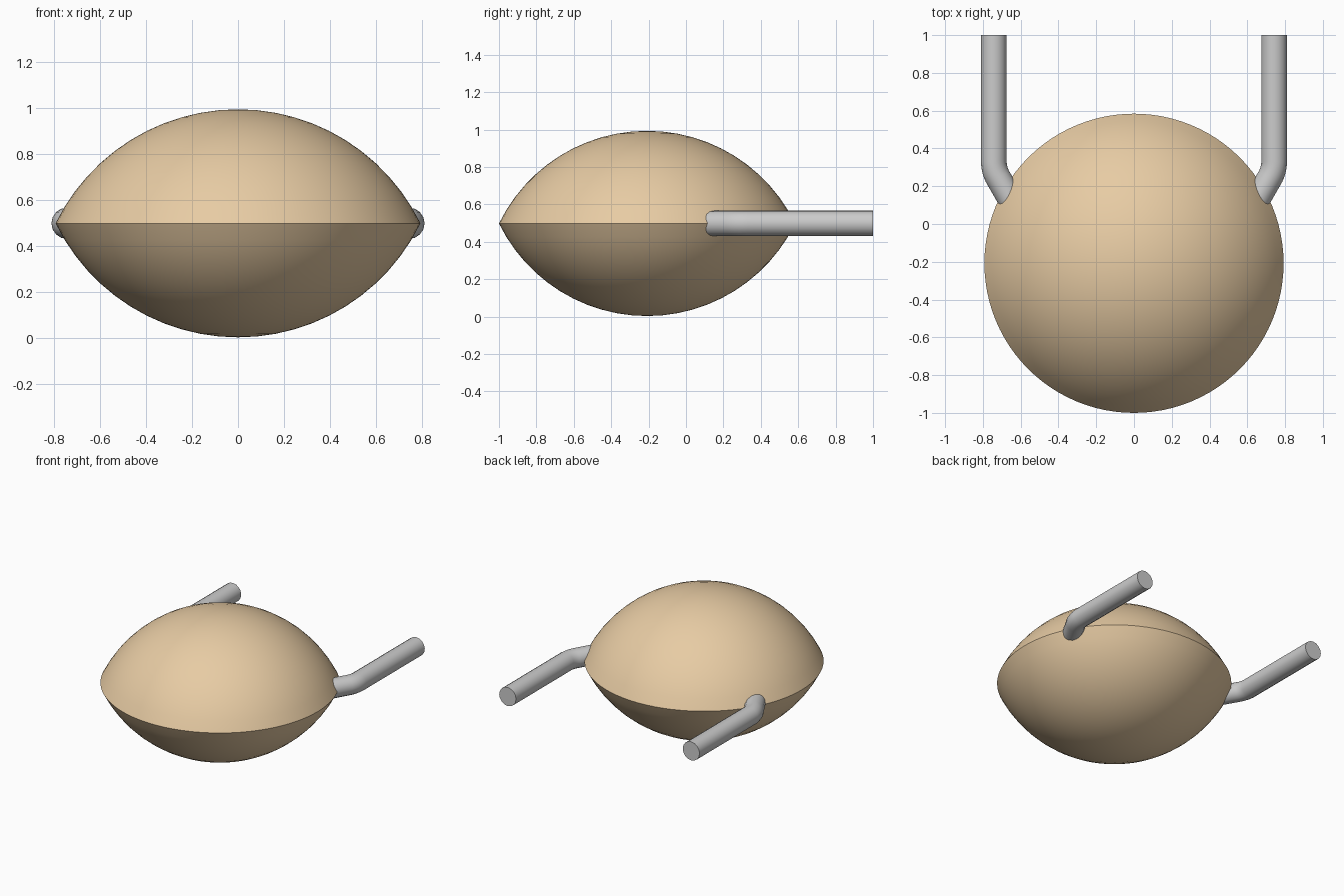
import bpy, bmesh
from math import sin, cos, pi, radians, asin

if "Cube" in bpy.data.objects:
    bpy.data.objects.remove(bpy.data.objects["Cube"])

RIM_R, HALF_H, RIM_Z, CY = 0.792, 0.495, 0.498, -0.208


def finish(obj, color=None):
    bpy.ops.object.select_all(action='DESELECT')
    obj.select_set(True)
    bpy.context.view_layer.objects.active = obj
    if obj.type == 'CURVE':
        bpy.ops.object.convert(target='MESH')
    bpy.ops.object.shade_smooth_by_angle(angle=radians(35))
    if color:
        mat = bpy.data.materials.new(obj.name + "_color")
        mat.diffuse_color = color
        mat.use_nodes = True
        mat.node_tree.nodes["Principled BSDF"].inputs["Base Color"].default_value = mat.diffuse_color
        bpy.context.object.data.materials.append(mat)


def lens_body():
    # Lens: two spherical caps meeting at a sharp rim
    ball = (RIM_R ** 2 + HALF_H ** 2) / (2 * HALF_H)
    a_max, n = asin(RIM_R / ball), 12
    cap = [(ball * sin(a_max * i / n), ball * cos(a_max * i / n) - ball + HALF_H)
           for i in range(n + 1)]
    profile = cap + [(r, -z) for r, z in reversed(cap[:-1])]
    bm = bmesh.new()
    vs = [bm.verts.new((r, 0, z)) for r, z in profile]
    es = [bm.edges.new(p) for p in zip(vs, vs[1:])]
    bmesh.ops.spin(bm, geom=vs + es, cent=(0, 0, 0), axis=(0, 0, 1),
                   angle=2 * pi, steps=96)
    bmesh.ops.remove_doubles(bm, verts=bm.verts[:], dist=1e-4)
    bmesh.ops.recalc_face_normals(bm, faces=bm.faces[:])
    me = bpy.data.meshes.new("lens_body")
    bm.to_mesh(me)
    bm.free()
    obj = bpy.data.objects.new("lens_body", me)
    obj.location = (0, CY, RIM_Z)
    bpy.context.collection.objects.link(obj)
    finish(obj, (0.8, 0.6, 0.37, 1))


def bent_tube(name, side):
    # Straight tube, 30 degree bend, short inward end sunk in the body
    x0, y0, bend = 0.742, 0.33, 0.17
    pts = [(x0, 1.0), (x0, y0 + 0.03)]
    for i in range(9):
        a = radians(30) * i / 8
        pts.append((x0 - bend + bend * cos(a), y0 - bend * sin(a)))
    pts.append((pts[-1][0] - 0.2 * 0.5, pts[-1][1] - 0.2 * 0.866))
    cu = bpy.data.curves.new(name, 'CURVE')
    cu.dimensions = '3D'
    cu.bevel_depth = 0.068
    cu.bevel_resolution = 6
    cu.use_fill_caps = True
    sp = cu.splines.new('POLY')
    sp.points.add(len(pts) - 1)
    for p, (x, y) in zip(sp.points, pts):
        p.co = (side * x, y, RIM_Z, 1)
    obj = bpy.data.objects.new(name, cu)
    bpy.context.collection.objects.link(obj)
    finish(obj)


lens_body()
bent_tube("left_tube", -1)
bent_tube("right_tube", 1)
